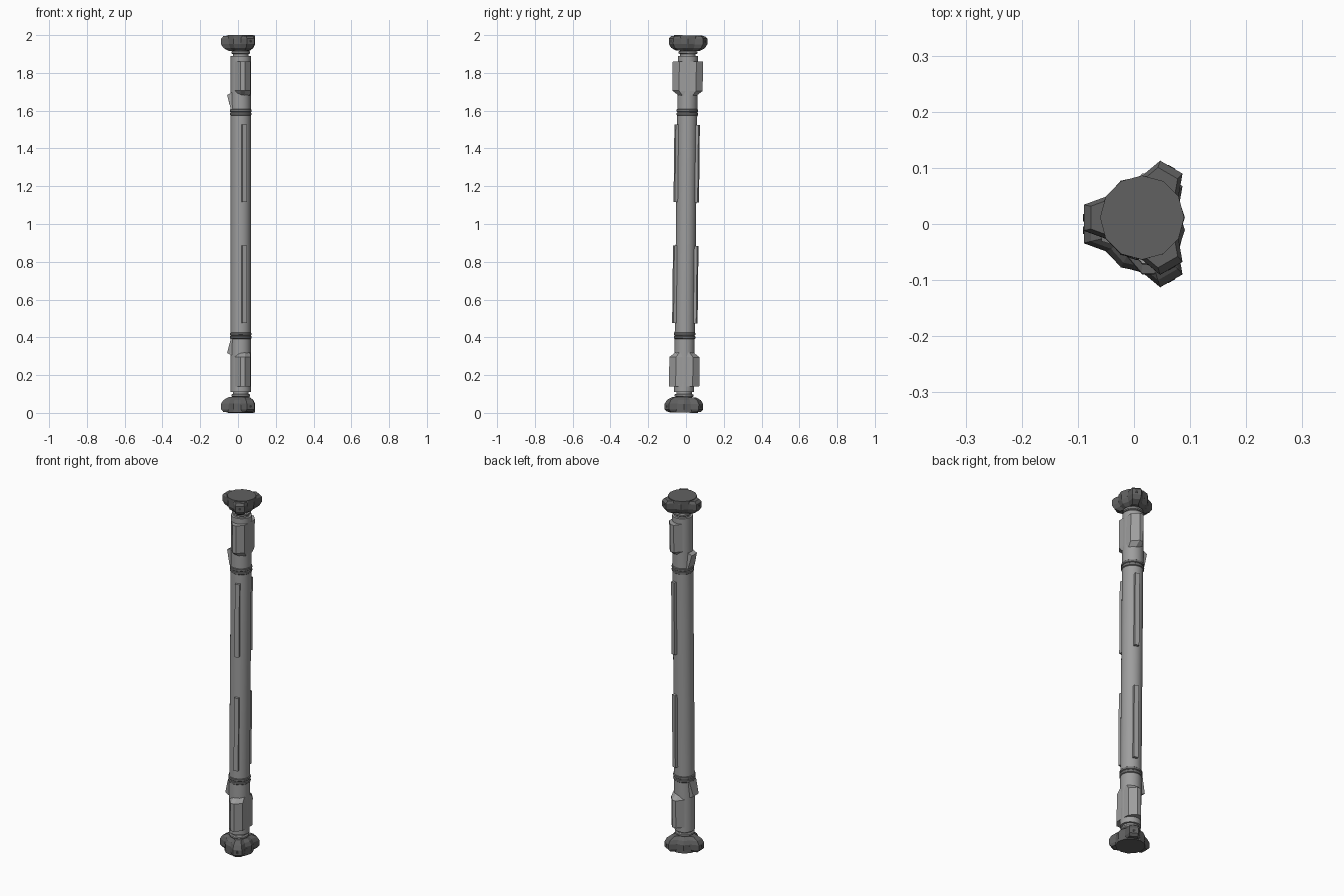
import bpy
import bmesh
from math import cos, sin, pi, radians
from mathutils import Matrix, Vector

cube = bpy.data.objects.get("Cube")
if cube:
    bpy.data.objects.remove(cube, do_unlink=True)


def material(name, value):
    mat = bpy.data.materials.new(name)
    mat.use_nodes = True
    color = (value, value, value, 1)
    mat.diffuse_color = color
    mat.node_tree.nodes["Principled BSDF"].inputs["Base Color"].default_value = color
    return mat


LIGHT = material("light grey metal", 0.34)
DARK = material("dark grey grip", 0.12)
RING = material("ring grey", 0.17)
BLACK = material("screw black", 0.04)

# The whole rod leans slightly towards the back at the top
LEAN = Matrix.Translation((0.0145, 0, 1)) @ Matrix.Rotation(-0.0115, 4, "X")


def loft(name, sections, mat, flip=1, smooth=False, turn=Matrix()):
    """Skin a stack of outlines, each given as (points, height)."""
    bm = bmesh.new()
    rows = [[bm.verts.new((x, y, h)) for x, y in pts] for pts, h in sections]
    n = len(rows[0])
    for low, high in zip(rows, rows[1:]):
        for i in range(n):
            j = (i + 1) % n
            bm.faces.new((low[i], low[j], high[j], high[i]))
    bm.faces.new(rows[0][::-1])
    bm.faces.new(rows[-1])
    bm.transform(LEAN @ Matrix.Diagonal((1, 1, flip, 1)) @ turn)
    bmesh.ops.recalc_face_normals(bm, faces=bm.faces)
    mesh = bpy.data.meshes.new(name)
    bm.to_mesh(mesh)
    bm.free()
    mesh.materials.append(mat)
    obj = bpy.data.objects.new(name, mesh)
    bpy.context.collection.objects.link(obj)
    if smooth:
        bpy.ops.object.select_all(action="DESELECT")
        obj.select_set(True)
        bpy.context.view_layer.objects.active = obj
        bpy.ops.object.shade_smooth_by_angle(angle=radians(35))
    return obj


def circle(r, n=24):
    return [(r * cos(2 * pi * i / n), r * sin(2 * pi * i / n)) for i in range(n)]


def rect(x0, x1, half):
    return [(x0, -half), (x1, -half), (x1, half), (x0, half)]


def scaled(pts, sx, sy):
    return [(x * sx, y * sy) for x, y in pts]


def turned(name, profile, mat, flip=1, n=24):
    return loft(name, [(circle(r, n), h) for r, h in profile], mat, flip, True)


# Three-lobed outline of the end knobs
LOBES = []
for k in range(3):
    a = radians(60 + 120 * k)
    for along, across in ((0.063, -0.038), (0.104, -0.023), (0.104, 0.023),
                          (0.063, 0.038), (0.038, 0.066)):
        LOBES.append((along * cos(a) - across * sin(a),
                      along * sin(a) + across * cos(a)))

# Winged outline of the side housings
HOUSING = [(0.052, -0.045), (0.052, 0.045), (0.022, 0.08), (0, 0.08),
           (-0.03, 0.045), (-0.03, -0.045), (0, -0.08), (0.022, -0.08)]

# Main tube
turned("shaft", [(0.053, -0.89), (0.053, 0.89)], LIGHT, n=32)

for side, flip in (("upper", 1), ("lower", -1)):
    # Neck and collar under the knob
    turned(side + "_neck", [(0.041, 0.88), (0.041, 0.93)], LIGHT, flip)
    turned(side + "_collar", [(0.045, 0.9), (0.05, 0.904), (0.05, 0.912),
                              (0.045, 0.916)], LIGHT, flip)

    # Knob with three lobes and an end disc
    loft(side + "_knob", [(scaled(LOBES, 0.62, 0.62), 0.917),
                          (scaled(LOBES, 0.88, 0.88), 0.932),
                          (LOBES, 0.952), (LOBES, 0.982),
                          (scaled(LOBES, 0.88, 0.88), 0.995)], DARK, flip)
    loft(side + "_knob_disc", [(circle(0.075, 12), 0.96),
                               (circle(0.075, 12), 0.999)], DARK, flip)

    # Small screw on each lobe face
    for k in range(3):
        spin = Matrix.Rotation(radians(60 + 120 * k), 4, "Z")
        place = spin @ Matrix.Translation((0.1, 0, 0.967)) @ Matrix.Rotation(pi / 2, 4, "Y")
        loft(side + "_knob_screw_" + str(k + 1),
             [(circle(0.008, 6), 0), (circle(0.008, 6), 0.005)],
             BLACK, flip, turn=place)

    # Winged housing, tapered at its inner end
    loft(side + "_housing", [(scaled(HOUSING, 0.95, 0.6), 0.68),
                             (HOUSING, 0.705), (HOUSING, 0.86)], LIGHT, flip)

    # Wedge catch opposite the housing
    loft(side + "_wedge", [(rect(-0.052, -0.01, 0.03), 0.605),
                           (rect(-0.072, -0.01, 0.023), 0.683),
                           (rect(-0.05, -0.01, 0.023), 0.695)], LIGHT, flip)

    # Pair of bead rings
    for k, h in enumerate((0.582, 0.6)):
        turned(side + "_ring_" + str(k + 1),
               [(0.052, h - 0.009), (0.057, h - 0.005), (0.058, h),
                (0.057, h + 0.005), (0.052, h + 0.009)], RING, flip, 32)

    # Long raised strips on both flanks
    for label, angle in (("front", -72), ("back", 72)):
        loft(side + "_" + label + "_strip",
             [(rect(0.04, 0.067, 0.012), 0.115), (rect(0.04, 0.067, 0.012), 0.525)],
             LIGHT, flip, turn=Matrix.Rotation(radians(angle), 4, "Z"))
